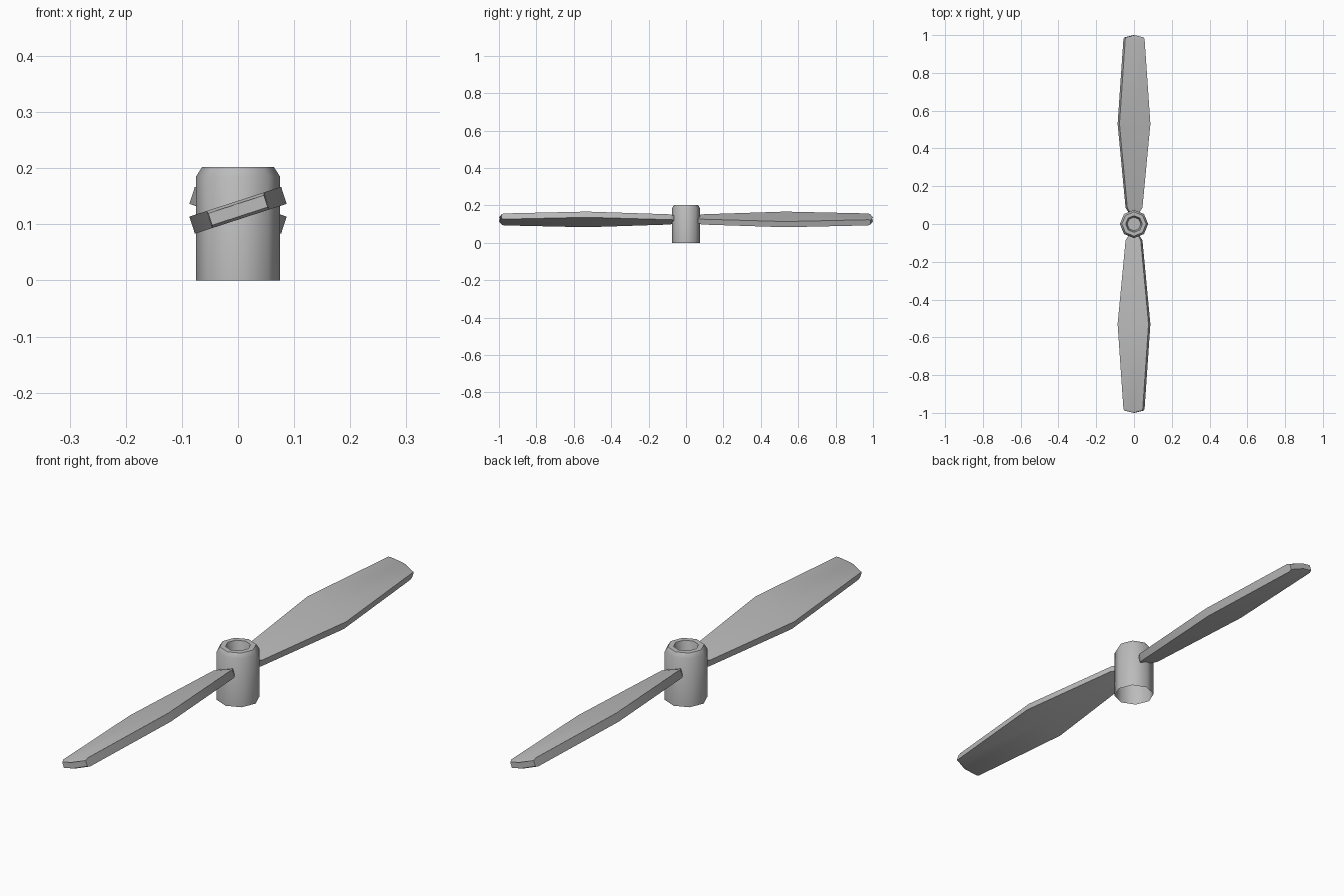
import bpy, bmesh, math
from mathutils import Vector, Matrix

cube = bpy.data.objects.get("Cube")
if cube:
    bpy.data.objects.remove(cube)

grey = bpy.data.materials.new("plain grey")
grey.use_nodes = True
grey.diffuse_color = (0.5, 0.5, 0.5, 1)
grey.node_tree.nodes["Principled BSDF"].inputs["Base Color"].default_value = (0.5, 0.5, 0.5, 1)


def loft(name, rings, cap_start, cap_end, angle):
    """Skin a list of closed rings of points into one smooth object."""
    bm = bmesh.new()
    loops = [[bm.verts.new(p) for p in ring] for ring in rings]
    n = len(loops[0])
    for a, b in zip(loops, loops[1:]):
        for i in range(n):
            j = (i + 1) % n
            bm.faces.new((a[i], a[j], b[j], b[i]))
    if cap_start:
        bm.faces.new(loops[0][::-1])
    if cap_end:
        bm.faces.new(loops[-1])
    if cap_start:
        bmesh.ops.recalc_face_normals(bm, faces=bm.faces)
    mesh = bpy.data.meshes.new(name)
    bm.to_mesh(mesh)
    bm.free()
    mesh.materials.append(grey)
    obj = bpy.data.objects.new(name, mesh)
    bpy.context.collection.objects.link(obj)
    bpy.ops.object.select_all(action='DESELECT')
    obj.select_set(True)
    bpy.context.view_layer.objects.active = obj
    bpy.ops.object.shade_smooth_by_angle(angle=math.radians(angle))
    return obj


# Hub: eight-sided sleeve, open below, with a chamfered rim and a shallow socket
SIDES = 8
profile = [(0.075, 0), (0.075, 0.185), (0.064, 0.202), (0.044, 0.202), (0.036, 0.165)]
hub_rings = [[(r * math.cos(2 * math.pi * i / SIDES), r * math.sin(2 * math.pi * i / SIDES), z)
              for i in range(SIDES)] for r, z in profile]
loft("hub", hub_rings, False, True, 50)

# Blade stations: distance out, half chord, half thickness, extra reach at mid chord
stations = [(0.055, 0.022, 0.010, 0), (0.085, 0.042, 0.015, 0), (0.53, 0.086, 0.016, 0),
            (0.975, 0.054, 0.016, 0.012), (0.987, 0.052, 0.011, 0.013)]
PITCH = math.radians(18)


def blade_ring(reach, chord, thick, bulge):
    """Flat six-point section, pitched about the blade axis."""
    section = [(-1, -1), (0, -1), (1, -1), (1, 1), (0, 1), (-1, 1)]
    turn = Matrix.Rotation(-PITCH, 4, 'Y')
    points = []
    for u, w in section:
        p = turn @ Vector((u * chord, 0, w * thick))
        points.append((p.x, -reach - bulge * (1 - abs(u)), p.z + 0.125))
    return points


# Two blades, half a turn apart
for name, turn in (("front_blade", 0), ("back_blade", math.pi)):
    blade = loft(name, [blade_ring(*s) for s in stations], True, True, 60)
    blade.data.transform(Matrix.Rotation(turn, 4, 'Z'))
